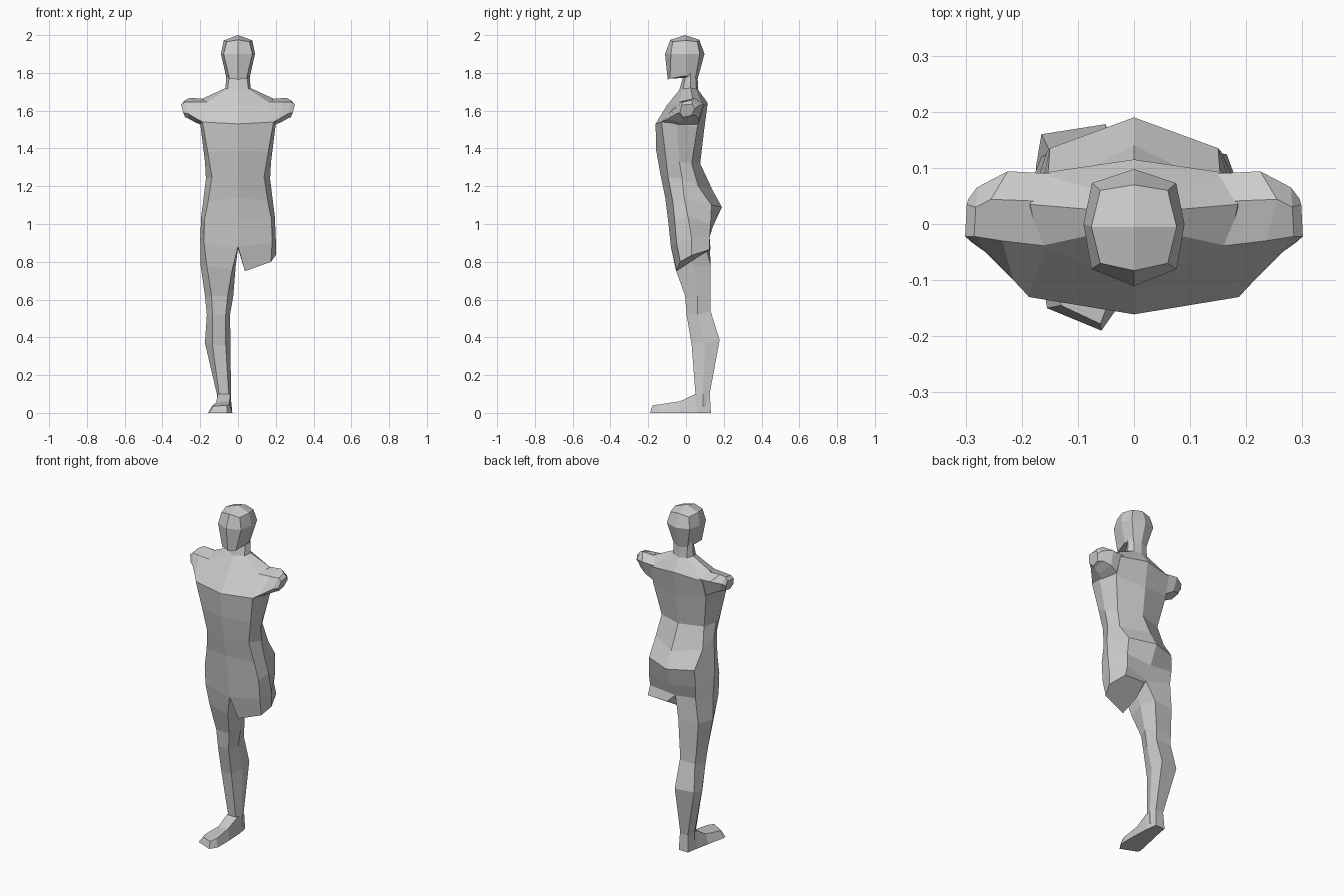
import bpy, bmesh

stone = bpy.data.materials.new("grey_stone")
stone.diffuse_color = (0.6, 0.6, 0.6, 1)


def bridge(bm, rings, cap_start=False, cap_end=False):
    """Skin a list of equal-length closed rings."""
    loops = [[bm.verts.new(p) for p in r] for r in rings]
    n = len(loops[0])
    for a, b in zip(loops, loops[1:]):
        for i in range(n):
            bm.faces.new((a[i], a[(i + 1) % n], b[(i + 1) % n], b[i]))
    if cap_start:
        bm.faces.new(loops[0])
    if cap_end:
        bm.faces.new(loops[-1])


def finish(name, bm):
    bmesh.ops.remove_doubles(bm, verts=bm.verts[:], dist=0.0005)
    bmesh.ops.dissolve_degenerate(bm, edges=bm.edges[:], dist=0.0005)
    bmesh.ops.recalc_face_normals(bm, faces=bm.faces[:])
    me = bpy.data.meshes.new(name)
    bm.to_mesh(me)
    bm.free()
    me.materials.append(stone)
    ob = bpy.data.objects.new(name, me)
    bpy.context.collection.objects.link(ob)


def ring(f, fc, s, bc, b):
    """Symmetric eight-point ring: front, front corner, side, back corner, back."""
    half = [(0, *f), fc, s, bc, (0, *b)]
    return half + [(-x, y, z) for x, y, z in half[3:0:-1]]


# Torso, from hips to neck
hip = ring((-.08, .88), (.18, -.05, .90), (.2, .03, .92), (.15, .125, .93), (.10, .90))
torso = [
    hip,
    ring((-.095, 1.02), (.178, -.06, 1.02), (.195, .01, 1.04), (.155, .13, 1.0), (.14, .98)),
    ring((-.11, 1.14), (.158, -.07, 1.12), (.182, -.01, 1.14), (.15, .135, 1.10), (.19, 1.09)),
    ring((-.135, 1.26), (.138, -.095, 1.25), (.17, -.02, 1.24), (.155, .065, 1.2), (.14, 1.18)),
    ring((-.158, 1.39), (.16, -.11, 1.38), (.175, -.035, 1.33), (.14, .03, 1.32), (.075, 1.32)),
    ring((-.161, 1.53), (.188, -.13, 1.54), (.2, -.05, 1.53), (.175, .06, 1.51), (.095, 1.49)),
    ring((-.1, 1.63), (.17, -.04, 1.64), (.185, .035, 1.665), (.17, .09, 1.62), (.115, 1.64)),
    ring((-.035, 1.71), (.055, -.015, 1.715), (.066, .025, 1.72), (.045, .055, 1.715), (.065, 1.71)),
    ring((-.01, 1.8), (.045, 0, 1.8), (.062, .025, 1.8), (.045, .05, 1.8), (.06, 1.8)),
]
bm = bmesh.new()
bridge(bm, torso, cap_end=True)

# Both legs start on half of the hip ring plus a crotch point
crotch = (0, .02, .87)
top = hip[:5] + [crotch]
stump_end = [(.037, -.05, .75), (.175, -.03, .80), (.2, .03, .835),
             (.165, .125, .865), (.035, .13, .865), (.02, .04, .81)]
bridge(bm, [top, stump_end], cap_end=True)

# Whole leg: front inner, front outer, side, back outer, back inner, inner
leg = [
    [(-x, y, z) for x, y, z in top],
    [(-.03, -.055, .76), (-.165, -.035, .78), (-.198, .03, .78),
     (-.165, .12, .78), (-.04, .13, .78), (-.012, .04, .78)],
    [(-.055, -.005, .62), (-.14, -.005, .62), (-.175, .04, .62),
     (-.155, .125, .60), (-.05, .13, .60), (-.025, .06, .62)],
    [(-.065, .003, .52), (-.135, .003, .52), (-.165, .05, .52),
     (-.15, .13, .54), (-.05, .13, .54), (-.042, .06, .52)],
    [(-.065, .03, .36), (-.135, .035, .36), (-.175, .1, .37),
     (-.165, .16, .385), (-.05, .178, .385), (-.04, .10, .37)],
    [(-.05, .05, .10), (-.10, .05, .10), (-.112, .08, .10),
     (-.10, .125, .10), (-.05, .125, .10), (-.037, .09, .10)],
    [(-.05, .05, .03), (-.10, .05, .03), (-.112, .08, .03),
     (-.10, .125, .03), (-.05, .125, .03), (-.037, .09, .03)],
]
bridge(bm, leg, cap_end=True)
finish("body", bm)

# Foot: sections from heel to toe (inner sole, outer sole, outer top, inner top)
bm = bmesh.new()
bridge(bm, [
    [(-.045, .132, 0), (-.105, .132, 0), (-.10, .126, .10), (-.048, .126, .10)],
    [(-.035, .06, 0), (-.118, .06, 0), (-.108, .05, .10), (-.04, .05, .10)],
    [(-.03, -.04, 0), (-.135, -.02, 0), (-.115, -.02, .055), (-.045, -.03, .062)],
    [(-.03, -.15, 0), (-.158, -.13, 0), (-.135, -.12, .04), (-.045, -.14, .045)],
    [(-.058, -.19, 0), (-.155, -.15, 0), (-.13, -.145, .035), (-.06, -.178, .04)],
], True, True)
finish("foot", bm)

# Head: jaw, brow, crown edge, then a shallow crown peak
bm = bmesh.new()
crown = ring((-.083, 1.975), (.06, -.07, 1.965), (.076, -.005, 1.972),
             (.06, .06, 1.965), (.07, 1.975))
bridge(bm, [
    ring((-.097, 1.765), (.045, -.085, 1.77), (.064, 0, 1.785), (.045, .05, 1.775), (.062, 1.77)),
    ring((-.111, 1.90), (.076, -.08, 1.90), (.09, 0, 1.90), (.075, .073, 1.90), (.098, 1.90)),
    crown,
], cap_start=True)
peak = (0, -.005, 2.0)
for i in (0, 2, 4, 6):
    quad = [crown[i], crown[(i + 1) % 8], crown[(i + 2) % 8], peak]
    bm.faces.new([bm.verts.new(p) for p in quad])
finish("head", bm)

# Upper arm stubs: sections from shoulder to the cut end
arm = [
    [(.15, -.04, 1.645), (.15, .04, 1.66), (.15, .09, 1.63),
     (.16, .06, 1.52), (.185, -.05, 1.52), (.187, -.13, 1.54)],
    [(.235, -.03, 1.645), (.255, .044, 1.668), (.225, .094, 1.635),
     (.22, .07, 1.555), (.23, -.02, 1.54), (.215, -.10, 1.555)],
    [(.285, -.022, 1.645), (.282, .03, 1.655), (.28, .065, 1.625),
     (.265, .05, 1.575), (.265, -.02, 1.56), (.265, -.05, 1.585)],
    [(.301, -.022, 1.63), (.298, .035, 1.635), (.295, .045, 1.61),
     (.282, .03, 1.575), (.28, -.015, 1.565), (.29, -.032, 1.59)],
]
for name, s in (("left_arm_stub", 1), ("right_arm_stub", -1)):
    bm = bmesh.new()
    bridge(bm, [[(x * s, y, z) for x, y, z in r] for r in arm], True, True)
    finish(name, bm)
